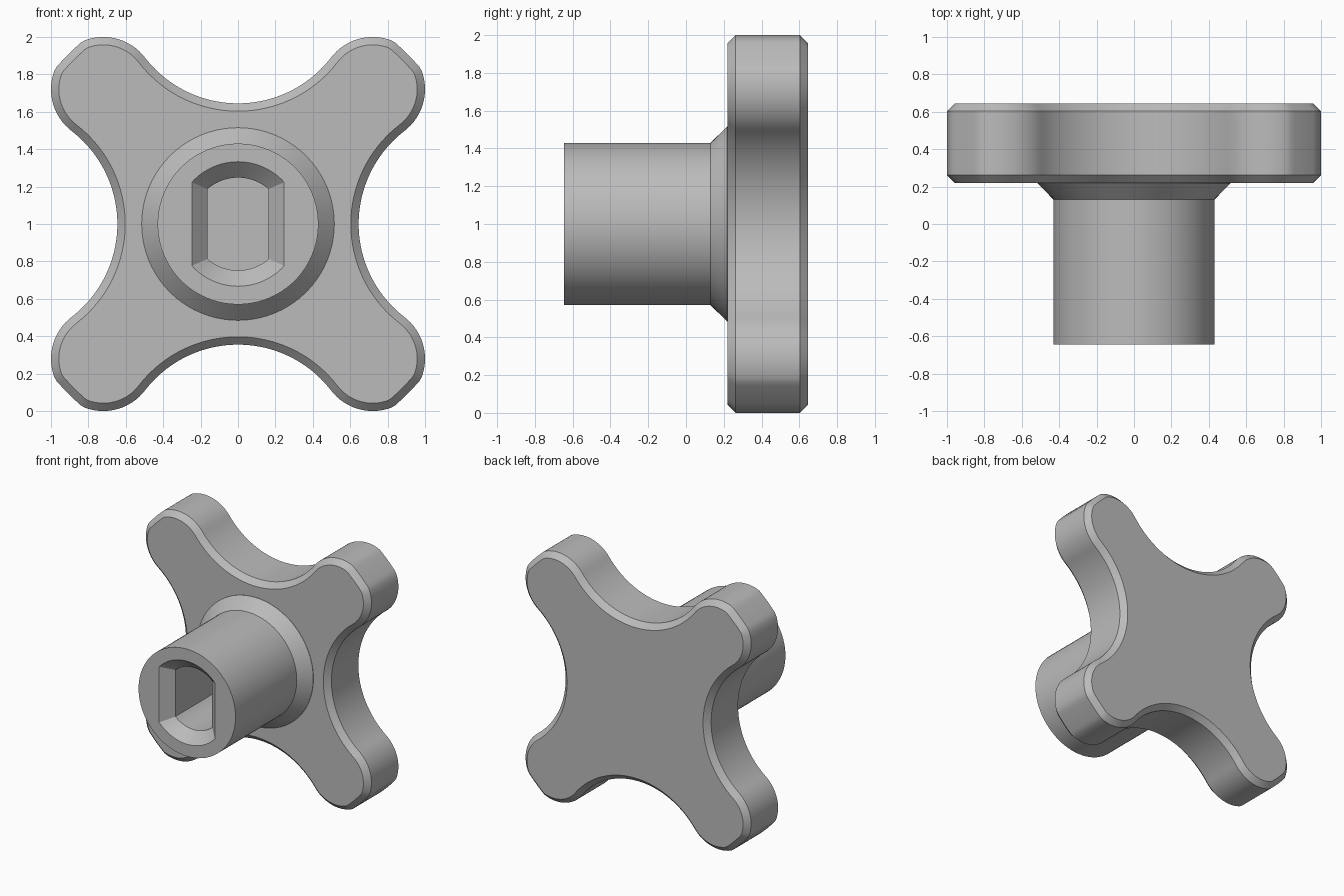
import bpy, bmesh, math

if "Cube" in bpy.data.objects:
    bpy.data.objects.remove(bpy.data.objects["Cube"])

grey = bpy.data.materials.new("mid_grey")
grey.diffuse_color = (0.5, 0.5, 0.5, 1)
grey.use_nodes = True
grey.node_tree.nodes["Principled BSDF"].inputs["Base Color"].default_value = grey.diffuse_color
ZC = 1.0          # height of the knob axis


def loft(name, rings):
    """Bridge (y, [(x, z)...]) rings in order and cap both ends."""
    bm = bmesh.new()
    loops = [[bm.verts.new((x, y, z + ZC)) for x, z in pts] for y, pts in rings]
    n = len(loops[0])
    for a, b in zip(loops, loops[1:]):
        for i in range(n):
            j = (i + 1) % n
            bm.faces.new((a[i], a[j], b[j], b[i]))
    bm.faces.new(loops[0])
    bm.faces.new(loops[-1])
    bmesh.ops.recalc_face_normals(bm, faces=bm.faces)
    mesh = bpy.data.meshes.new(name)
    bm.to_mesh(mesh)
    bm.free()
    mesh.materials.append(grey)
    ob = bpy.data.objects.new(name, mesh)
    bpy.context.collection.objects.link(ob)
    bpy.ops.object.select_all(action='DESELECT')
    ob.select_set(True)
    bpy.context.view_layer.objects.active = ob
    bpy.ops.object.shade_smooth_by_angle(angle=math.radians(25))
    return ob


def star(inset):
    """Four rounded lobes joined by tangent concave arcs, moved inward by inset."""
    lobe, r, scoop_c, scoop_r, limit = 0.72, 0.28, 1.273, 0.628, 1.283
    tilt = math.atan2(scoop_c - lobe, lobe)
    quarter = []
    steps = 40
    for i in range(steps + 1):                       # lobe tip, slightly flattened
        a = -math.pi / 2 + tilt + (math.pi * 1.5 - 2 * tilt) * i / steps
        x = lobe + (r - inset) * math.cos(a)
        z = lobe + (r - inset) * math.sin(a)
        k = min(1, (limit - inset) / math.hypot(x, z))
        quarter.append((x * k, z * k))
    for i in range(1, steps):                        # scoop between lobes
        a = -tilt - (math.pi - 2 * tilt) * i / steps
        quarter.append(((scoop_r + inset) * math.cos(a),
                        scoop_c + (scoop_r + inset) * math.sin(a)))
    pts = []
    for c, s in ((1, 0), (0, 1), (-1, 0), (0, -1)):
        pts += [(x * c - z * s, x * s + z * c) for x, z in quarter]
    return pts


def ring(r, half_width=None):
    """Circle, optionally cut by two vertical flats at x = +-half_width."""
    corner = math.acos(half_width / r) if half_width else math.pi / 4
    pts, n = [], 20
    for side in (0, math.pi):
        for start, end, flat in ((-corner, corner, True),
                                 (corner, math.pi - corner, False)):
            for i in range(n):
                a = start + (end - start) * i / n
                d = half_width / math.cos(a) if flat and half_width else r
                pts.append((d * math.cos(a + side), d * math.sin(a + side)))
    return pts


# Four-armed grip with chamfered rims
loft("grip", [(0.22, star(0.042)), (0.262, star(0)),
              (0.603, star(0)), (0.645, star(0.042))])

# Hub with flared foot and a chamfered double-flat blind bore
loft("hub", [(0.25, ring(0.515)), (0.217, ring(0.515)), (0.13, ring(0.43)),
             (-0.645, ring(0.43)), (-0.645, ring(0.333, 0.247)),
             (-0.56, ring(0.248, 0.163)), (0.2, ring(0.248, 0.163))])
